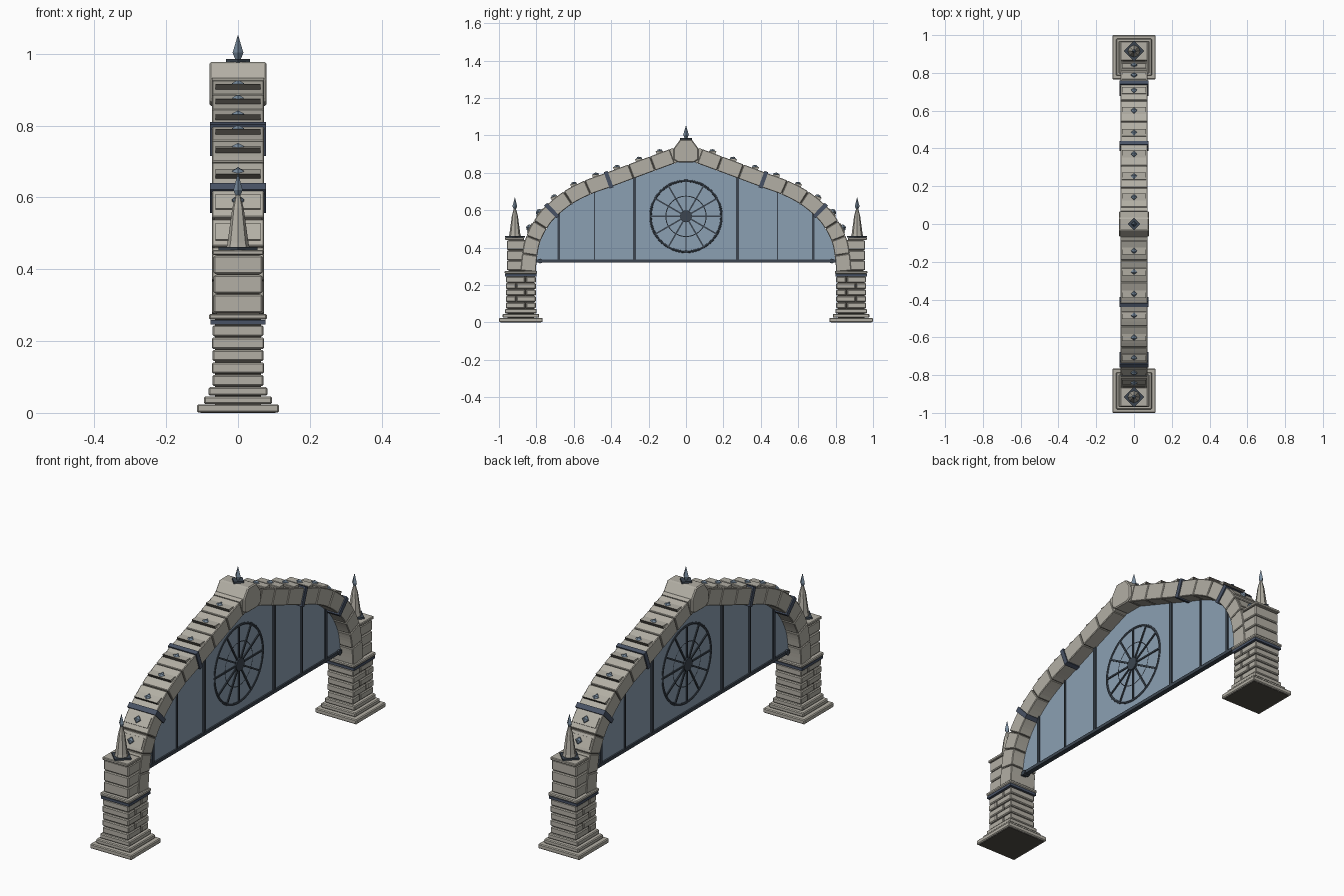
import bpy, bmesh
from mathutils import Vector, Matrix
from math import pi, cos, sin

if "Cube" in bpy.data.objects:
    bpy.data.objects.remove(bpy.data.objects["Cube"])


def material(name, rgb):
    m = bpy.data.materials.new(name)
    m.use_nodes = True
    m.diffuse_color = (*rgb, 1)
    m.node_tree.nodes["Principled BSDF"].inputs["Base Color"].default_value = (*rgb, 1)
    return m


STONE = material("pale stone", (0.45, 0.43, 0.375))
MORTAR = material("dark mortar", (0.08, 0.073, 0.062))
BAND = material("navy metal", (0.065, 0.085, 0.13))
FRAME = material("slate frame", (0.045, 0.06, 0.08))
GLASS = material("blue glass", (0.26, 0.35, 0.45))
TIP = material("steel blue", (0.19, 0.26, 0.34))


def finish(bm, name, mats, bevel=0):
    bmesh.ops.recalc_face_normals(bm, faces=bm.faces)
    me = bpy.data.meshes.new(name)
    bm.to_mesh(me)
    bm.free()
    ob = bpy.data.objects.new(name, me)
    bpy.context.collection.objects.link(ob)
    for m in mats if isinstance(mats, list) else [mats]:
        me.materials.append(m)
    if bevel:
        mod = ob.modifiers.new("worn edges", "BEVEL")
        mod.width = bevel
        mod.segments = 1
    return ob


def prism(name, outline, half, mats, bevel=0):
    """Side outline in (y, z), extruded across the thickness x."""
    bm = bmesh.new()
    sides = [[bm.verts.new((x, p[0], p[1])) for p in outline] for x in (-half, half)]
    bm.faces.new(sides[0])
    bm.faces.new(sides[1])
    n = len(outline)
    for i in range(n):
        j = (i + 1) % n
        bm.faces.new((sides[0][i], sides[0][j], sides[1][j], sides[1][i]))
    return finish(bm, name, mats, bevel)


def box(name, half, y0, y1, z0, z1, mat, bevel=0):
    return prism(name, [(y0, z0), (y1, z0), (y1, z1), (y0, z1)], half, mat, bevel)


def cones(name, y, levels, mat, sides=4, matrix=None):
    """Stack of tapered sections through (radius, height) levels."""
    bm = bmesh.new()
    for (r0, z0), (r1, z1) in zip(levels, levels[1:]):
        bmesh.ops.create_cone(bm, cap_ends=True, segments=sides, radius1=r0, radius2=r1,
                              depth=z1 - z0, matrix=Matrix.Translation((0, y, (z0 + z1) / 2)))
    bmesh.ops.remove_doubles(bm, verts=bm.verts, dist=0.0001)
    if matrix:
        bm.transform(matrix)
    return finish(bm, name, mat)


# Inner curve of the arch, smoothed through a few points
KEYS = [Vector(p) for p in ((.803, .27), (.796, .35), (.776, .44), (.717, .54), (.62, .626),
                            (.514, .683), (.407, .722), (.246, .782), (.04, .858))]
CURVE = []
for i in range(len(KEYS) - 1):
    a, b = KEYS[i], KEYS[i + 1]
    p, q = KEYS[max(i - 1, 0)], KEYS[min(i + 2, len(KEYS) - 1)]
    for k in range(10):
        t = k / 10
        CURVE.append(0.5 * (2 * a + (b - p) * t + (2 * p - 5 * a + 4 * b - q) * t**2
                            + (3 * a - p - 3 * b + q) * t**3))
CURVE.append(KEYS[-1])
LENGTH = [0]
for a, b in zip(CURVE, CURVE[1:]):
    LENGTH.append(LENGTH[-1] + (b - a).length)


def at(s):
    """Point, tangent and outward normal at arc length s."""
    i = next((i for i in range(1, len(CURVE)) if LENGTH[i] >= s), len(CURVE) - 1)
    t = (CURVE[i] - CURVE[i - 1]).normalized()
    return CURVE[i - 1] + t * (s - LENGTH[i - 1]), t, Vector((t.y, -t.x))


def length_at(y):
    i = next(i for i in range(1, len(CURVE)) if CURVE[i].x <= y + 1e-6)
    f = (CURVE[i - 1].x - y) / (CURVE[i - 1].x - CURVE[i].x)
    return LENGTH[i - 1] + f * (LENGTH[i] - LENGTH[i - 1])


def flip(points, side):
    return [(p[0] * side, p[1]) for p in points]


def arch_piece(name, s0, s1, lo, hi, half, mat, side, steps=5, bevel=0):
    rows = [at(s0 + (s1 - s0) * k / steps) for k in range(steps + 1)]
    pts = [p + n * lo for p, t, n in rows] + [p + n * hi for p, t, n in reversed(rows)]
    prism(name, flip(pts, side), half, mat, bevel)


THICK = 0.08
JOINTS = [length_at(y) for y in (.803, .795, .778, .745, .69, .61, .51, .40, .28, .165, .06)]

for side, tag in ((-1, "front"), (1, "back")):
    # Arch blocks over a mortar core
    arch_piece(tag + "_arch_core", 0, LENGTH[-1], .005, THICK - .005, .065, MORTAR, side, 40)
    for i, (s0, s1) in enumerate(zip(JOINTS, JOINTS[1:])):
        arch_piece(tag + "_arch_block", s0 + .0015, s1 - .0015, 0, THICK, .072, STONE, side,
                   bevel=.003)
        if i < 2:
            continue
        # Panel with a shadowed lower end, and its stud
        p, t, n = at((s0 + s1) / 2)
        p = p + n * THICK
        lift, reach = (.016, .018) if i > 3 else (.005, .026)
        pts = [p - t * reach - n * .01, p + t * reach - n * .01,
               p + t * reach + n * .004, p - t * reach + n * lift]
        panel = prism(tag + "_arch_panel", flip(pts, side), .063, [STONE, MORTAR])
        down = Vector((0, -t.x * side, -t.y))
        if i > 3:
            for f in panel.data.polygons:
                f.material_index = int(f.normal.dot(down) > .8)
        axis = Vector((0, n.x * side, n.y))
        place = Matrix.Translation((0, p.x * side, p.y)) @ axis.to_track_quat("Z", "Y").to_matrix().to_4x4()
        cones(tag + "_arch_stud", 0, [(.017, 0), (.017, .012), (.004, .02)], TIP, 4, place)
    # Metal straps round the arch
    for y in (.69, .40):
        s = length_at(y)
        arch_piece(tag + "_arch_strap", s - .011, s + .011, -.006, THICK + .007, .078, BAND, side)
    # Last stretch of arch up to the keystone
    arch_piece(tag + "_arch_end", JOINTS[-1], LENGTH[-1], 0, THICK, .072, STONE, side)

    # Pier: stepped foot, brick courses, collar
    def pier(name, half, y0, y1, z0, z1, mat, bevel=0):
        box(tag + name, half, min(y0 * side, y1 * side), max(y0 * side, y1 * side), z0, z1, mat, bevel)

    mid = .883
    pier("_pier_underside", .105, mid - .108, mid + .108, 0, .01, MORTAR)
    for half, z0, z1 in ((.114, .001, .024), (.095, .025, .046), (.082, .048, .072)):
        pier("_pier_step", half, mid - half - .003, mid + half + .003, z0, z1, STONE, .004)
    pier("_pier_core", .064, mid - .071, mid + .071, .01, .27, MORTAR)
    for k in range(5):
        z = .075 + k * .0345
        cut = mid + (.025 if k % 2 else -.025)
        half = .073 if k % 2 else .071
        pier("_pier_brick", half, mid - .08, cut - .003, z, z + .031, STONE, .004)
        pier("_pier_brick", half, cut + .003, mid + .08, z, z + .031, STONE, .004)
    pier("_pier_strap", .077, mid - .084, mid + .084, .246, .259, BAND)
    pier("_pier_collar", .081, mid - .087, mid + .087, .26, .276, STONE, .004)

    # Upper pier and its cap
    pier("_upper_core", .06, .85, .95, .27, .44, MORTAR)
    for k in range(3):
        z = .279 + k * .054
        pier("_upper_block", .068, .85, .958, z, z + .051, STONE, .004)
    pier("_upper_cap", .071, .866, .967, .44, .454, STONE, .003)

    # Pinnacle
    y = .915 * side
    cones(tag + "_pinnacle_plate", y, [(.054, .453), (.054, .462)], FRAME)
    cones(tag + "_pinnacle", y, [(.032, .462), (.029, .475), (.016, .57), (.006, .607)], STONE, 8)
    cones(tag + "_pinnacle_tip", y, [(.004, .60), (.013, .62), (.0005, .668)], TIP)

    # Window bars
    for y, w in ((.68, .007), (.49, .003), (.275, .008)):
        top = at(length_at(y))[0].y
        box(tag + "_window_bar", .011, y * side - w, y * side + w, .33, top + .01, FRAME)
    cones(tag + "_sill_knob", 0, [(.013, -.016), (.013, .016)], FRAME, 8,
          Matrix.Translation((0, .78 * side, .328)) @ Matrix.Rotation(pi / 2, 4, "Y"))

# Keystone and its spike
prism("keystone", [(-.042, .855), (.042, .855), (.066, .87), (.066, .93), (.032, .977),
                   (-.032, .977), (-.066, .93), (-.066, .87)], .08, STONE, .005)
cones("keystone_plate", 0, [(.033, .976), (.033, .986)], FRAME)
cones("keystone_spike", 0, [(.008, .985), (.015, 1.003), (.0005, 1.052)], TIP)

# Glass wall and sill
half_edge = [p for p in CURVE if p.y > .33]
prism("glass_wall", [(.8, .33)] + [tuple(p) for p in half_edge]
      + [(-p.x, p.y) for p in reversed(half_edge)] + [(-.8, .33)], .004, GLASS)
box("window_sill", .012, -.8, .8, .32, .336, FRAME)

# Rose window
CENTRE = Vector((0, 0, .567))
for name, radius, tube in (("rose_outer_ring", .19, .008), ("rose_inner_ring", .108, .005)):
    bpy.ops.mesh.primitive_torus_add(location=CENTRE, rotation=(0, pi / 2, 0), major_radius=radius,
                                     minor_radius=tube, major_segments=48, minor_segments=8)
    ring = bpy.context.object
    ring.name = name
    ring.data.materials.append(FRAME)
    bpy.ops.object.shade_smooth_by_angle()
cones("rose_hub", 0, [(.032, -.014), (.032, .014)], FRAME, 16,
      Matrix.Translation(CENTRE) @ Matrix.Rotation(pi / 2, 4, "Y"))
for k in range(12):
    a = k * pi / 6
    out, across = Vector((cos(a), sin(a))), Vector((-sin(a), cos(a))) * .004
    c = Vector((0, CENTRE.z))
    prism("rose_spoke", [c + out * .02 - across, c + out * .19 - across,
                         c + out * .19 + across, c + out * .02 + across], .009, FRAME)
